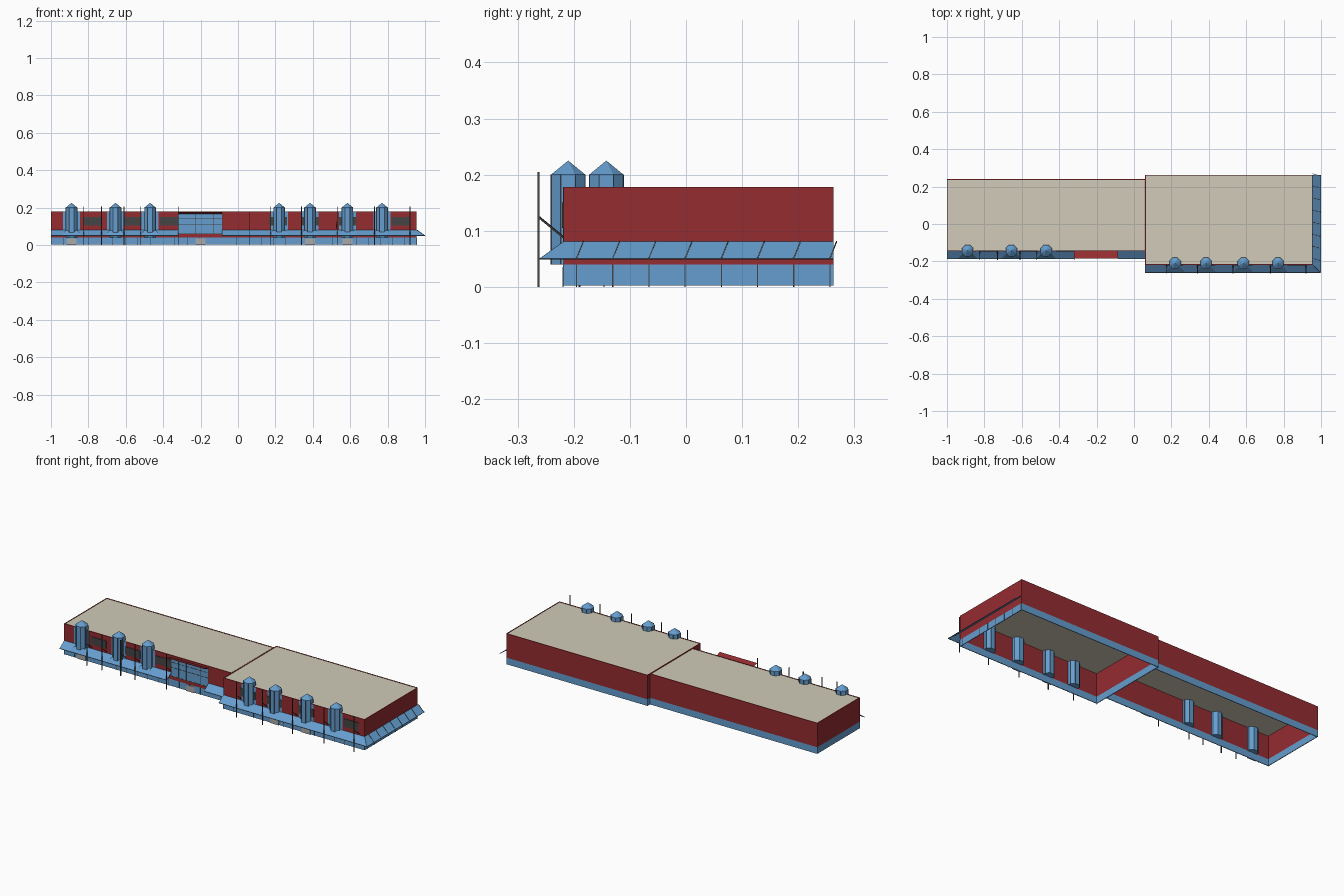
import bpy, bmesh, math

if "Cube" in bpy.data.objects:
    bpy.data.objects.remove(bpy.data.objects["Cube"])

def material(name, rgb):
    m = bpy.data.materials.new(name)
    m.diffuse_color = (*rgb, 1)
    m.use_nodes = True
    m.node_tree.nodes["Principled BSDF"].inputs["Base Color"].default_value = m.diffuse_color
    return m

RED = material("red_wall", (0.30, 0.025, 0.03))
BLUE = material("blue_glass", (0.13, 0.34, 0.62))
BEIGE = material("beige_roof", (0.64, 0.60, 0.48))
DARK = material("dark_metal", (0.06, 0.06, 0.06))
GREY = material("grey_door", (0.4, 0.4, 0.4))

def mesh(name, verts, faces, mat):
    me = bpy.data.meshes.new(name)
    me.from_pydata(verts, [], faces)
    me.materials.append(mat)
    ob = bpy.data.objects.new(name, me)
    bpy.context.collection.objects.link(ob)
    return ob

def box(name, x0, x1, y0, y1, z0, z1, mat):
    v = [(x, y, z) for x in (x0, x1) for y in (y0, y1) for z in (z0, z1)]
    f = [(0, 1, 3, 2), (4, 6, 7, 5), (0, 4, 5, 1), (2, 3, 7, 6), (0, 2, 6, 4), (1, 5, 7, 3)]
    return mesh(name, v, f, mat)

def rod(name, a, b, mat, r=0.0016):
    # square bar between two points
    from mathutils import Vector
    a, b = Vector(a), Vector(b)
    d = b - a
    u = d.cross(Vector((0.31, 0.2, 0.93)) if abs(d.z) < d.length * 0.8 else Vector((1, 0, 0))).normalized() * r
    w = d.cross(u).normalized() * r
    v = [p + s for p in (a, b) for s in (u + w, u - w, -u - w, w - u)]
    f = [(0, 1, 2, 3), (7, 6, 5, 4)] + [(i, i + 4, (i + 1) % 4 + 4, (i + 1) % 4) for i in range(4)]
    return mesh(name, v, f, mat)

H, BAND, T = 0.178, 0.04, 0.004
LEFT = (-1.0, 0.06, -0.145, 0.24)
RIGHT = (0.06, 0.955, -0.218, 0.263)

# Hollow halls: red walls over a glass band, roof just below the parapet
for side, (x0, x1, y0, y1) in (("left", LEFT), ("right", RIGHT)):
    spans = {"front": (x0, x1, y0, y0 + T), "back": (x0, x1, y1 - T, y1),
             "west": (x0, x0 + T, y0 + T, y1 - T), "east": (x1 - T, x1, y0 + T, y1 - T)}
    for wall, s in spans.items():
        if side == "left" and wall == "east":
            continue
        box(f"{side}_{wall}_wall", *s, BAND, H, RED)
        box(f"{side}_{wall}_glass_band", *s, 0.002, BAND, BLUE)
    box(f"{side}_roof", x0 + T, x1 - T, y0 + T, y1 - T, H - 0.005, H - 0.002, BEIGE)
    n = round((x1 - x0) / 0.065)
    for i in range(n + 1):
        x = x0 + (x1 - x0) * i / n
        box(f"{side}_front_mullion", x - 0.001, x + 0.001, y0 - 0.001, y0, 0, BAND, DARK)

# Right end mullions
for i in range(8):
    y = -0.195 + 0.0645 * i
    box("east_mullion", 0.955, 0.956, y - 0.001, y + 0.001, 0, BAND, DARK)
    rod("east_awning_rib", (0.956, y + 0.012, 0.081), (0.998, y, 0.051), DARK, 0.001)

# Sloping awnings
ZI, ZO, D = 0.08, 0.05, 0.042

def awning(name, inner, outer):
    v = [(*p, ZI) for p in inner] + [(*p, ZO) for p in outer]
    ob = mesh(name, v, [(0, 2, 3, 1)], BLUE)
    m = ob.modifiers.new("thickness", 'SOLIDIFY')
    m.thickness, m.offset = 0.002, 0
    rod(name + "_edge", v[2], v[3], DARK, 0.001)

yl, yr, xe = LEFT[2], RIGHT[2], RIGHT[1]
awning("left_awning", [(-1, yl), (-0.32, yl)], [(-1, yl - D), (-0.32, yl - D)])
awning("middle_awning", [(-0.085, yl), (0.06, yl)], [(-0.085, yl - D), (0.06, yl - D)])
awning("right_awning", [(0.06, yr), (xe, yr)], [(0.06, yr - D), (0.998, yr - D)])
awning("east_awning", [(xe, yr), (xe, 0.263)], [(0.998, yr - D), (0.998, 0.263)])

# Octagonal bay turrets with pointed caps and glass panels behind
def turret(x, y):
    rings = [(0.033, 0.04), (0.033, 0.2)]
    v = [(x + r * math.cos(math.pi * (k + 0.5) / 4), y + r * math.sin(math.pi * (k + 0.5) / 4), z)
         for r, z in rings for k in range(8)] + [(x, y, 0.225)]
    f = [(k, (k + 1) % 8, (k + 1) % 8 + 8, k + 8) for k in range(8)]
    f += [(k + 8, (k + 1) % 8 + 8, 16) for k in range(8)] + [tuple(range(7, -1, -1))]
    mesh("bay_turret", v, f, BLUE)
    for k in range(8):
        rod("turret_corner_bar", v[k], v[k + 8], DARK, 0.0006)
    w = y - 0.002
    # angled hood where the awning meets the bay
    hv = [(x - 0.03, w - 0.02, 0.078), (x + 0.03, w - 0.02, 0.078),
          (x - 0.055, yl - D if y > -0.18 else yr - D, 0.05),
          (x + 0.055, yl - D if y > -0.18 else yr - D, 0.05)]
    mesh("turret_hood", hv, [(0, 2, 3, 1)], BLUE)

for x, y, face in [(x, -0.142, yl) for x in (-0.89, -0.655, -0.47)] + \
                  [(x, -0.21, yr) for x in (0.22, 0.385, 0.585, 0.77)]:
    turret(x, y)
    box("bay_side_glass", x - 0.046, x + 0.046, face - 0.001, face, ZI, H, BLUE)

# Dark panels between the bays
for x, face in [(-0.78, yl), (-0.565, yl), (-0.37, yl), (0.215, yr), (0.385, yr), (0.585, yr), (0.87, yr)]:
    box("dark_panel", x - 0.048, x + 0.048, face - 0.003, face, 0.105, 0.15, DARK)

# Braced poles along the front
for x, face in [(x, yl) for x in (-0.825, -0.73, -0.61, -0.52, -0.32)] + \
               [(x, yr) for x in (0.175, 0.34, 0.53, 0.73, 0.92)]:
    py = face - 0.045
    rod("pole", (x, py, 0), (x, py, 0.205), DARK, 0.002)
    rod("pole_brace", (x, py, 0.125), (x, face, 0.088), DARK)

# Doors
for x, face in ((-0.89, yl), (-0.2, yl), (0.385, yr), (0.585, yr)):
    box("door", x - 0.027, x + 0.027, face - 0.002, face, 0, 0.035, GREY)

# Entrance glazing with grid, under an upswept canopy
ex0, ex1 = -0.32, -0.085
box("entrance_glass", ex0, ex1, yl - 0.002, yl, 0.06, 0.165, BLUE)
for i in range(6):
    x = ex0 + (ex1 - ex0) * i / 5
    box("entrance_mullion", x - 0.001, x + 0.001, yl - 0.003, yl - 0.002, 0.06, 0.165, DARK)
for z in (0.06, 0.11, 0.14):
    box("entrance_transom", ex0, ex1, yl - 0.003, yl - 0.002, z - 0.001, z + 0.001, DARK)
canopy = mesh("entrance_canopy", [(ex0, yl, 0.165), (ex1, yl, 0.165), (ex1, yl - 0.04, 0.178), (ex0, yl - 0.04, 0.178)],
              [(3, 2, 1, 0)], RED)
m = canopy.modifiers.new("thickness", 'SOLIDIFY')
m.thickness, m.offset = 0.002, 0
